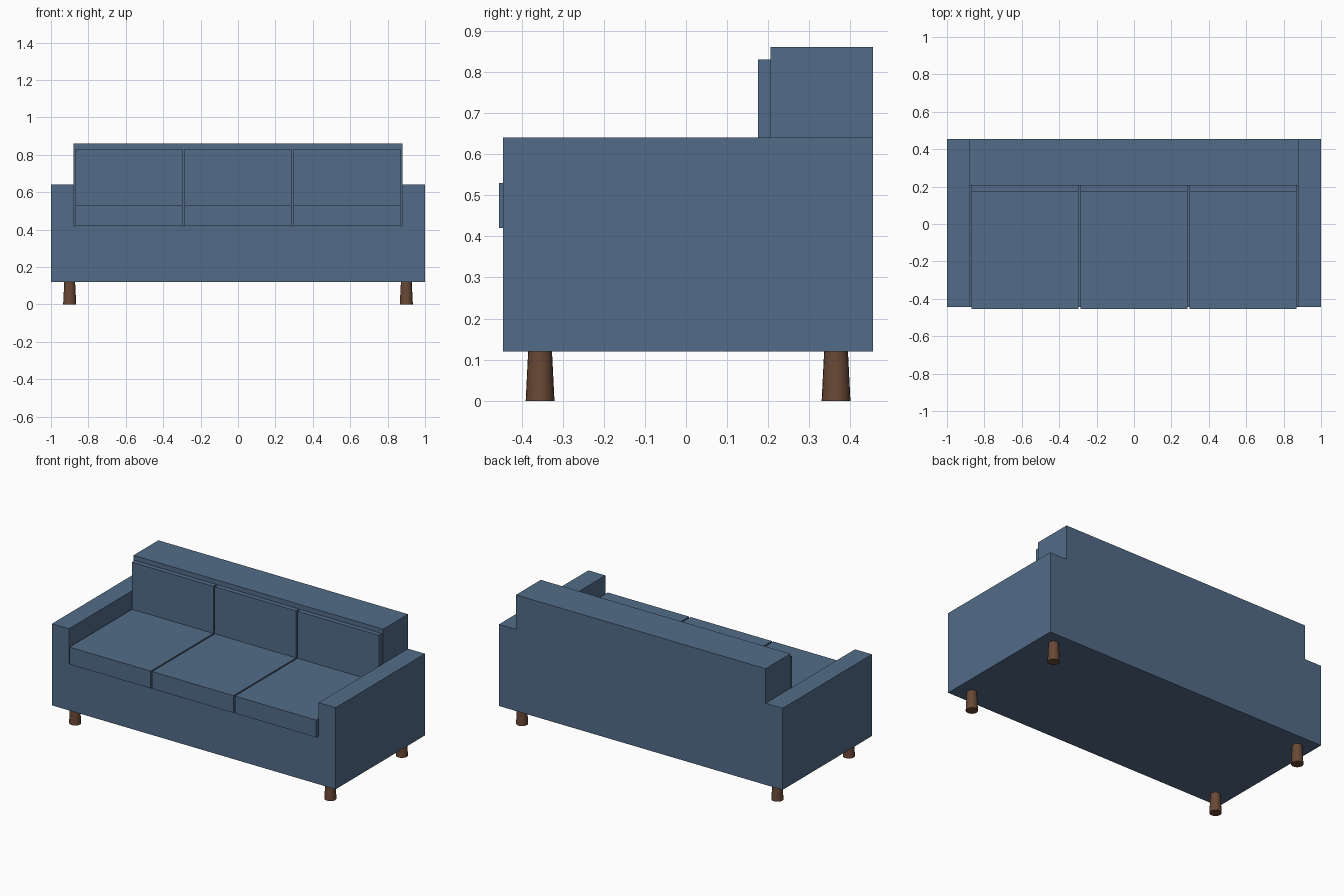
import bpy

if "Cube" in bpy.data.objects:
    bpy.data.objects.remove(bpy.data.objects["Cube"])


def material(name, rgb):
    m = bpy.data.materials.new(name)
    m.diffuse_color = (*rgb, 1.0)
    m.use_nodes = True
    m.node_tree.nodes["Principled BSDF"].inputs["Base Color"].default_value = m.diffuse_color
    return m


fabric = material("blue fabric", (0.085, 0.15, 0.25))
wood = material("brown wood", (0.14, 0.065, 0.036))


def box(name, x, y, z):
    """Box from (min, max) ranges on each axis."""
    bpy.ops.mesh.primitive_cube_add(size=1, location=[sum(r) / 2 for r in (x, y, z)])
    ob = bpy.context.object
    ob.name = name
    ob.scale = [r[1] - r[0] for r in (x, y, z)]
    bpy.ops.object.transform_apply(location=False, rotation=False, scale=True)
    ob.data.materials.append(fabric)
    return ob


FRONT, BACK, BOTTOM = -0.445, 0.455, 0.12
INNER = 0.88          # inner face of the arms
BACK_FACE = 0.205     # front face of the backrest

# Frame: base, backrest and arms
box("base", (-INNER, INNER), (FRONT, BACK_FACE), (BOTTOM, 0.42))
box("backrest", (-INNER, INNER), (BACK_FACE, BACK), (BOTTOM, 0.86))
box("left_arm", (-1, -INNER), (FRONT, BACK), (BOTTOM, 0.64))
box("right_arm", (INNER, 1), (FRONT, BACK), (BOTTOM, 0.64))

# Three seat cushions and three back cushions with narrow gaps
pitch, half = 0.5833, 0.2867
for i, side in enumerate(("left", "middle", "right")):
    cx = (i - 1) * pitch
    xs = (cx - half, cx + half)
    box(side + "_seat_cushion", xs, (-0.455, BACK_FACE), (0.42, 0.53))
    box(side + "_back_cushion", xs, (0.175, BACK_FACE), (0.53, 0.83))

# Round legs, slightly wider at the floor
for side, x in (("left", -0.9), ("right", 0.9)):
    for end, y in (("front", -0.355), ("back", 0.365)):
        bpy.ops.mesh.primitive_cone_add(vertices=20, radius1=0.035, radius2=0.029,
                                        depth=BOTTOM, location=(x, y, BOTTOM / 2))
        leg = bpy.context.object
        leg.name = f"{end}_{side}_leg"
        leg.data.materials.append(wood)
        bpy.ops.object.shade_smooth_by_angle()
